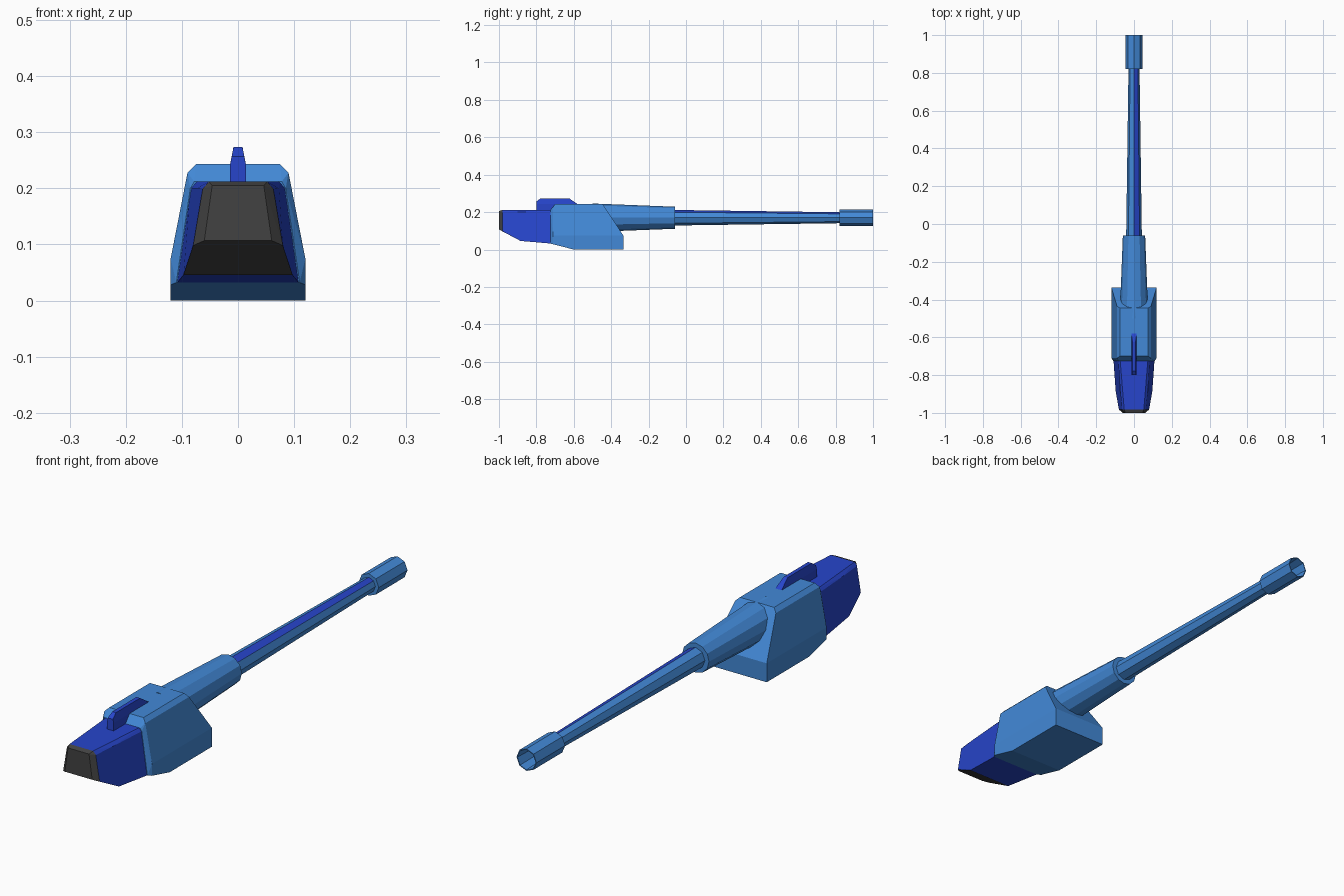
import bpy, bmesh, math

if "Cube" in bpy.data.objects:
    bpy.data.objects.remove(bpy.data.objects["Cube"])


def material(name, rgb):
    m = bpy.data.materials.new(name)
    m.diffuse_color = (*rgb, 1)
    m.use_nodes = True
    m.node_tree.nodes["Principled BSDF"].inputs["Base Color"].default_value = m.diffuse_color
    return m


LIGHT = material("light_blue", (0.055, 0.25, 0.68))
DEEP = material("deep_blue", (0.02, 0.06, 0.60))
DARK = material("dark_grey", (0.055, 0.055, 0.055))


def finish(name, bm, *mats):
    bmesh.ops.recalc_face_normals(bm, faces=bm.faces[:])
    me = bpy.data.meshes.new(name)
    bm.to_mesh(me)
    bm.free()
    ob = bpy.data.objects.new(name, me)
    bpy.context.collection.objects.link(ob)
    for m in mats:
        me.materials.append(m)
    return ob


def mirrored_hull(points):
    """Faceted solid around half-outline points and their mirror images."""
    bm = bmesh.new()
    for x, y, z in points:
        for s in (-1, 1):
            bm.verts.new((s * x, y, z))
    res = bmesh.ops.convex_hull(bm, input=bm.verts[:])
    junk = [g for g in res["geom_interior"] if isinstance(g, bmesh.types.BMVert)]
    bmesh.ops.delete(bm, geom=junk, context='VERTS')
    bmesh.ops.dissolve_limit(bm, angle_limit=math.radians(2.5),
                             verts=bm.verts[:], edges=bm.edges[:])
    bm.normal_update()
    return bm


def lathe(profile, sides, z):
    """Faceted tube along y from (y, radius) pairs, one vertex pointing up."""
    bm = bmesh.new()
    rings = []
    for y, r in profile:
        rings.append([bm.verts.new((r * math.sin(2 * math.pi * i / sides), y,
                                    z + r * math.cos(2 * math.pi * i / sides)))
                      for i in range(sides)])
    for a, b in zip(rings, rings[1:]):
        for i in range(sides):
            j = (i + 1) % sides
            bm.faces.new((a[i], a[j], b[j], b[i]))
    bm.faces.new(rings[0])
    bm.faces.new(rings[-1])
    return bm


# Main housing with sloped nose and bevelled rear rim
finish("housing", mirrored_hull([
    (.110, -.725, .032), (.085, -.725, .200), (.078, -.725, .212),
    (.120, -.71, .028), (.120, -.71, .075), (.090, -.71, .228), (.075, -.70, .243),
    (.120, -.60, 0), (.120, -.335, 0), (.120, -.335, .075),
    (.090, -.435, .228), (.075, -.445, .243)]), LIGHT)

# Tapered rear body with a dark end plate and dark underside ramp
bm = mirrored_hull([
    (.110, -.70, .030), (.085, -.70, .200), (.075, -.70, .212),
    (.097, -.885, .046), (.073, -.885, .200), (.062, -.885, .212),
    (.080, -.982, .098), (.063, -.982, .199), (.052, -.982, .212),
    (.060, -1.0, .107), (.046, -1.0, .205)])
for f in bm.faces:
    ramp = f.normal.y < -.2 and f.normal.z < -.3
    if ramp or f.calc_center_median().y < -.98:
        f.material_index = 1
finish("rear_body", bm, DEEP, DARK)

# Top fin
finish("top_fin", mirrored_hull([
    (.014, -.80, .205), (.014, -.80, .243), (.011, -.80, .257), (.008, -.777, .274),
    (.008, -.625, .274), (.014, -.58, .243), (.014, -.58, .205)]), DEEP)

# Barrel sleeve
finish("barrel_sleeve", lathe([(-.50, .076), (-.06, .059)], 12, .17), LIGHT)

# Long barrel with one deep blue facet beside the top edge
bm = lathe([(-.10, .042), (.84, .029)], 8, .17)
bm.faces.ensure_lookup_table()
bm.faces[0].material_index = 1
finish("barrel", bm, LIGHT, DEEP)

# Hollow muzzle
finish("muzzle", lathe([(.82, .044), (1.0, .044), (1.0, .040), (.90, .036)], 8, .17), LIGHT)
